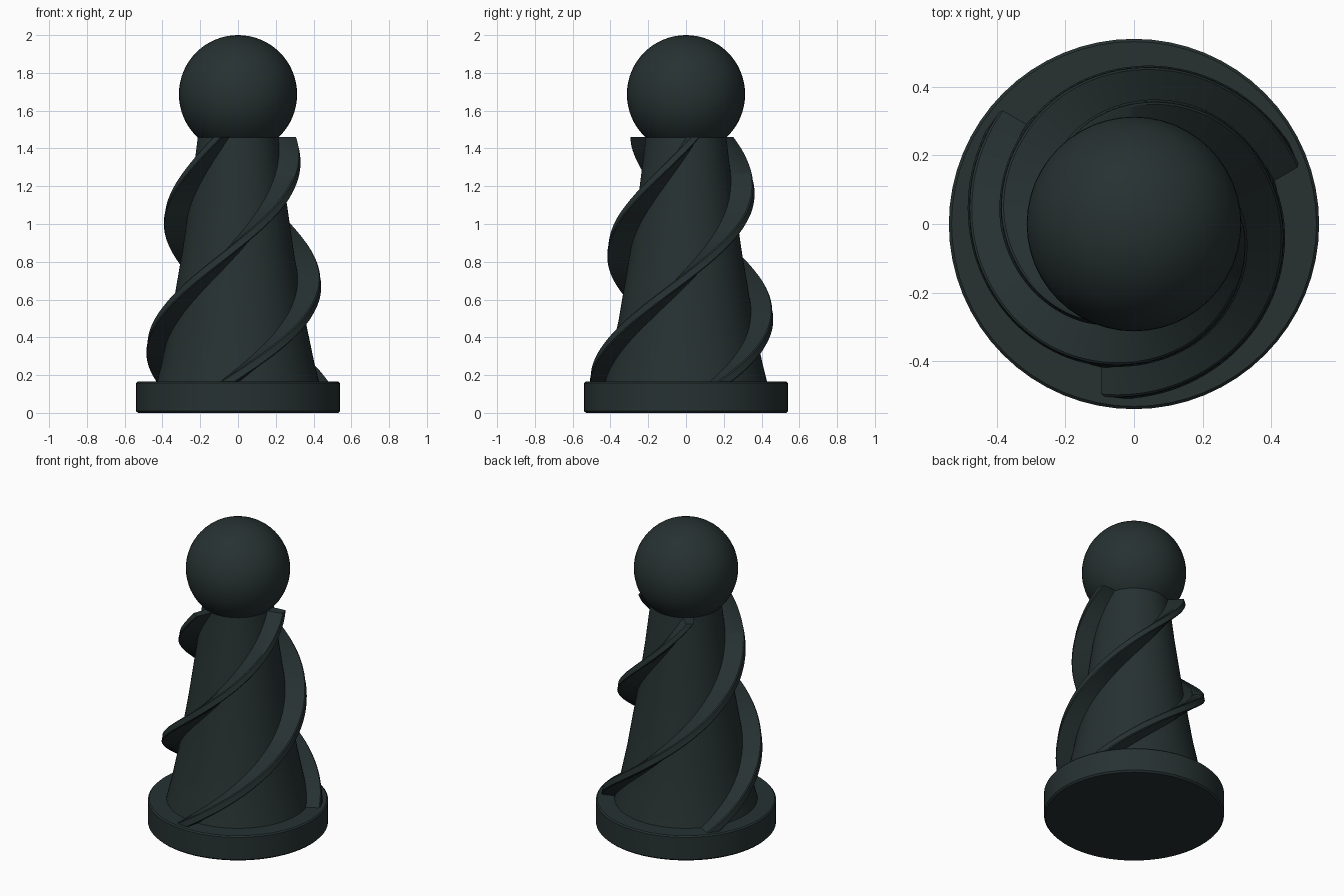
import bpy, bmesh, math

if "Cube" in bpy.data.objects:
    bpy.data.objects.remove(bpy.data.objects["Cube"])

mat = bpy.data.materials.new("dark_slate")
mat.diffuse_color = (0.02, 0.031, 0.031, 1)
mat.use_nodes = True
mat.node_tree.nodes["Principled BSDF"].inputs["Base Color"].default_value = mat.diffuse_color

BASE_TOP, NECK = 0.165, 1.46
BODY = [(0.16, .43), (.27, .403), (.5, .355), (.68, .325), (.85, .296), (1.0, .274), (1.2, .245), (1.46, .213)]
RIB = [(.16, .51), (.35, .482), (.54, .457), (.72, .435), (.87, .413), (1.05, .388), (1.22, .356), (1.4, .322), (1.46, .308)]


def radius(profile, z):
    """Interpolated radius of a profile at height z."""
    for (z0, r0), (z1, r1) in zip(profile, profile[1:]):
        if z <= z1:
            return r0 + (r1 - r0) * (z - z0) / (z1 - z0)
    return profile[-1][1]


def finish(name, bm, angle=35):
    bmesh.ops.recalc_face_normals(bm, faces=bm.faces)
    mesh = bpy.data.meshes.new(name)
    bm.to_mesh(mesh)
    bm.free()
    obj = bpy.data.objects.new(name, mesh)
    bpy.context.collection.objects.link(obj)
    mesh.materials.append(mat)
    bpy.ops.object.select_all(action='DESELECT')
    obj.select_set(True)
    bpy.context.view_layer.objects.active = obj
    bpy.ops.object.shade_smooth_by_angle(angle=math.radians(angle))
    return obj


def loft(name, rings):
    """Skin a stack of closed rings and cap both ends."""
    bm = bmesh.new()
    loops = [[bm.verts.new(p) for p in ring] for ring in rings]
    n = len(loops[0])
    for a, b in zip(loops, loops[1:]):
        for i in range(n):
            j = (i + 1) % n
            bm.faces.new((a[i], a[j], b[j], b[i]))
    bm.faces.new(loops[0])
    bm.faces.new(loops[-1])
    return finish(name, bm)


def circle(r, z, n=64):
    return [(r * math.cos(math.tau * i / n), r * math.sin(math.tau * i / n), z) for i in range(n)]


# Round base with slightly softened rims
loft("base_disc", [circle(r, z) for r, z in
     ((.53, 0), (.54, .01), (.54, BASE_TOP - .008), (.532, BASE_TOP))])

# Tapered body, tucked into the base and the head
loft("tapered_body", [circle(r, z) for z, r in BODY])

# Three helical ribs: the cross-section turns as it rises
STEPS = 72
for k in range(3):
    rings = []
    for s in range(STEPS + 1):
        z = 0.16 + (NECK - 0.16) * s / STEPS
        ang = math.radians(-90 + 174 * (z - 0.2) + 120 * k)
        inner, outer = radius(BODY, z) - 0.03, radius(RIB, z)
        ring = []
        for r, w in ((inner, -.048), (outer - .006, -.037), (outer, -.028),
                     (outer, .028), (outer - .006, .037), (inner, .048)):
            w *= outer / 0.45
            ring.append((r * math.cos(ang) - w * math.sin(ang),
                         r * math.sin(ang) + w * math.cos(ang), z))
        rings.append(ring)
    loft(f"spiral_rib_{k + 1}", rings)

# Ball head
bm = bmesh.new()
bmesh.ops.create_uvsphere(bm, u_segments=48, v_segments=32, radius=0.313)
bmesh.ops.translate(bm, verts=bm.verts, vec=(0, 0, 1.687))
finish("ball_head", bm)
